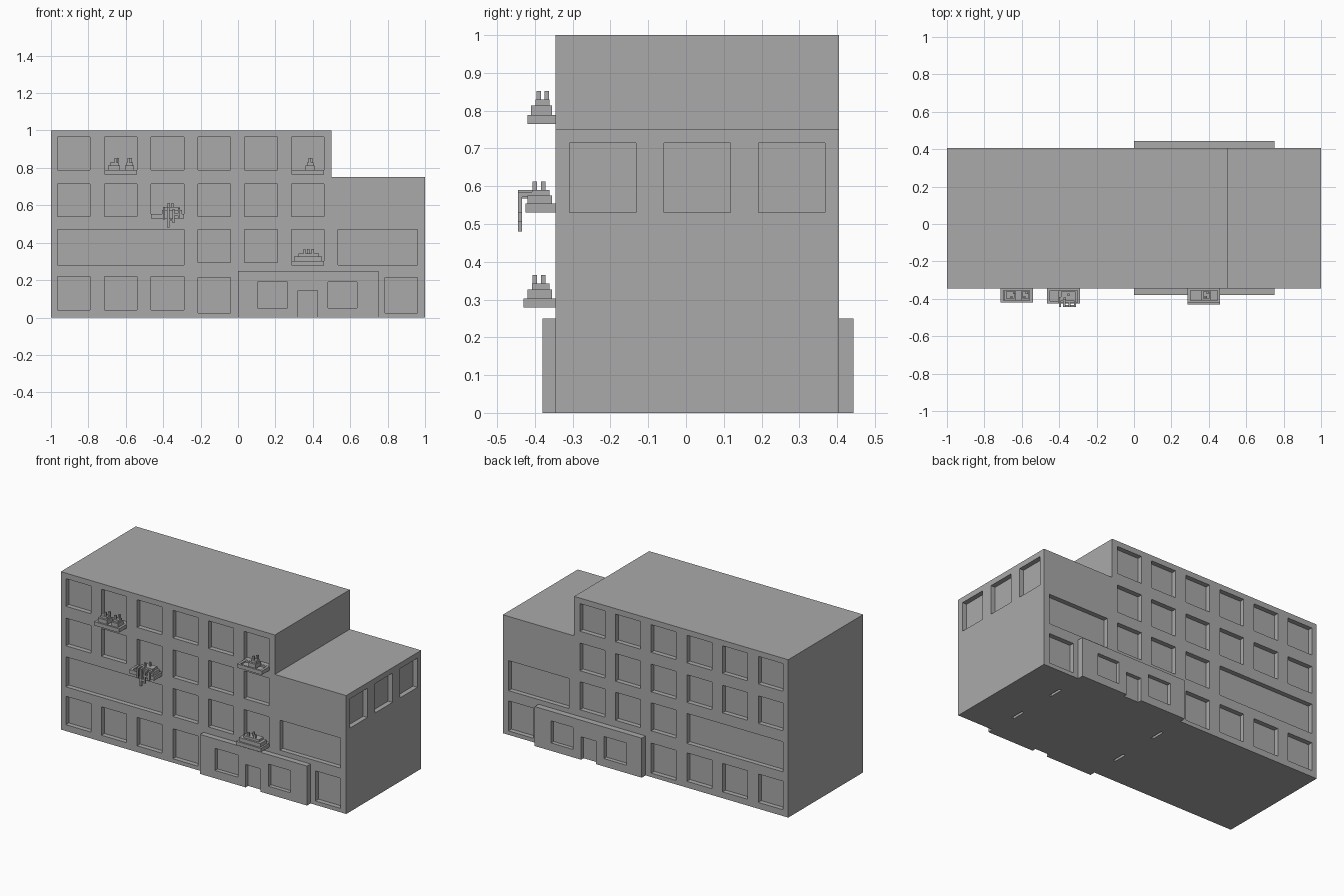
import bpy
import bmesh
from mathutils import Matrix, Vector

cube = bpy.data.objects.get("Cube")
if cube:
    bpy.data.objects.remove(cube, do_unlink=True)

grey = bpy.data.materials.new("plain grey")
grey.use_nodes = True
GREY = (0.4, 0.4, 0.4, 1)
grey.diffuse_color = GREY
grey.node_tree.nodes["Principled BSDF"].inputs["Base Color"].default_value = GREY

FRONT, BACK, DEPTH = -0.345, 0.405, 0.03
PORCH_FRONT, PORCH_BACK = -0.38, 0.443


def add_object(name, bm):
    mesh = bpy.data.meshes.new(name)
    bmesh.ops.recalc_face_normals(bm, faces=bm.faces)
    bm.to_mesh(mesh)
    bm.free()
    mesh.materials.append(grey)
    obj = bpy.data.objects.new(name, mesh)
    bpy.context.collection.objects.link(obj)
    return obj


def boxes(name, bounds):
    """One object from boxes given as x0, x1, y0, y1, z0, z1."""
    bm = bmesh.new()
    for x0, x1, y0, y1, z0, z1 in bounds:
        centre = Vector((x0 + x1, y0 + y1, z0 + z1)) / 2
        size = Matrix.Diagonal((x1 - x0, y1 - y0, z1 - z0, 1))
        bmesh.ops.create_cube(bm, size=1, matrix=Matrix.Translation(centre) @ size)
    return add_object(name, bm)


def carve(obj, bounds):
    """Cut recesses into an object."""
    cutter = boxes(obj.name + "_cutter", bounds)
    cutter.hide_render = True
    mod = obj.modifiers.new("recesses", 'BOOLEAN')
    mod.operation = 'DIFFERENCE'
    mod.solver = 'EXACT'
    mod.object = cutter
    bpy.context.view_layer.objects.active = obj
    bpy.ops.object.modifier_apply(modifier=mod.name)
    bpy.data.objects.remove(cutter, do_unlink=True)


# Main block with a lower wing, extruded from its outline
bm = bmesh.new()
outline = [(-1, 0), (1, 0), (1, 0.75), (0.5, 0.75), (0.5, 1), (-1, 1)]
face = bm.faces.new([bm.verts.new((x, FRONT, z)) for x, z in outline])
extruded = bmesh.ops.extrude_face_region(bm, geom=[face])["geom"]
bmesh.ops.translate(bm, vec=(0, BACK - FRONT, 0),
                    verts=[v for v in extruded if isinstance(v, bmesh.types.BMVert)])
building = add_object("building_block", bm)

# Window layout shared by the front and back walls
columns = [(-0.965 + 0.25 * i, -0.79 + 0.25 * i) for i in range(6)]
windows = [(a, b, z0, z1) for z0, z1 in ((0.79, 0.965), (0.54, 0.715)) for a, b in columns]
windows += [(a, b, 0.293, 0.47) for a, b in columns[3:]]
windows += [(a, b, 0.04, 0.22) for a, b in columns[:3]]
windows += [(*columns[3], 0.025, 0.215), (0.785, 0.96, 0.025, 0.215)]
windows += [(-0.965, -0.29, 0.28, 0.47), (0.535, 0.96, 0.28, 0.47)]

recesses = []
for a, b, z0, z1 in windows:
    recesses.append((a, b, FRONT - 0.1, FRONT + DEPTH, z0, z1))
    recesses.append((a, b, BACK - DEPTH, BACK + 0.1, z0, z1))
# Three windows high on the wing's end wall
for y in (-0.22, 0.03, 0.28):
    recesses.append((1 - DEPTH, 1.1, y - 0.088, y + 0.088, 0.53, 0.715))
# Small slots in the underside
for x in (0.0, 0.745):
    for y in (-0.13, 0.2):
        recesses.append((x - 0.008, x + 0.008, y - 0.045, y + 0.045, -0.1, 0.02))
carve(building, recesses)

# Entrance projections with a door and two windows
for name, y0, y1, c0, c1 in (
        ("front_entrance", PORCH_FRONT, FRONT, PORCH_FRONT - 0.1, PORCH_FRONT + 0.025),
        ("back_entrance", BACK, PORCH_BACK, PORCH_BACK - 0.025, PORCH_BACK + 0.1)):
    entrance = boxes(name, [(0, 0.75, y0, y1, 0, 0.25)])
    carve(entrance, [(0.105, 0.265, c0, c1, 0.05, 0.19),
                     (0.48, 0.635, c0, c1, 0.05, 0.19),
                     (0.32, 0.425, c0, c1, -0.1, 0.145)])


def planter(name, x0, z, reach):
    """Window ledge with a hollow top."""
    x1, y0 = x0 + 0.174, FRONT - reach
    tray = boxes(name, [(x0, x1, y0, FRONT, z, z + 0.024)])
    carve(tray, [(x0 + 0.015, x1 - 0.015, y0 + 0.012, FRONT - 0.01, z + 0.014, z + 0.1)])


def plant(name, x0, x1, z, prongs, y0=-0.41, y1=-0.355):
    """Stepped block plant with upright tips."""
    w = x1 - x0
    parts = [(x0, x1, y0, y1, z, z + 0.027),
             (x0 + w * 0.15, x1 - w * 0.12, y0 + 0.012, y1 - 0.006, z + 0.027, z + 0.042)]
    for i, x in enumerate(prongs):
        y = y0 + (0.014 if i % 2 == 0 else 0.036)
        parts.append((x - 0.006, x + 0.006, y, y + 0.012, z + 0.042, z + 0.065))
    boxes(name, parts)


# Ledges and their plants
planter("upper_right_planter", -0.714, 0.765, 0.075)
plant("upper_right_plant", -0.695, -0.63, 0.787, (-0.655, -0.642))
plant("upper_right_small_plant", -0.603, -0.555, 0.787, (-0.585, -0.573))
planter("upper_left_planter", 0.287, 0.765, 0.075)
plant("upper_left_plant", 0.362, 0.41, 0.787, (0.383, 0.393))
planter("lower_left_planter", 0.287, 0.279, 0.085)
plant("lower_left_plant", 0.3, 0.45, 0.3, (0.355, 0.375, 0.4), -0.42)
planter("middle_planter", -0.464, 0.53, 0.08)
plant("middle_plant", -0.405, -0.3, 0.548, (-0.37, -0.35), -0.42)

# Vine arching over the ledge and hanging in front
vine = []
for x, top, bottom in ((-0.395, 0.59, 0.525), (-0.373, 0.59, 0.48),
                       (-0.345, 0.58, 0.505), (-0.315, 0.585, 0.53)):
    vine.append((x - 0.006, x + 0.006, -0.445, -0.434, bottom, top))
    vine.append((x - 0.006, x + 0.006, -0.434, -0.39, top - 0.013, top))
vine += [(-0.367, -0.351, -0.445, -0.434, 0.515, 0.527),
         (-0.339, -0.321, -0.445, -0.434, 0.545, 0.557)]
boxes("hanging_vine", vine)
